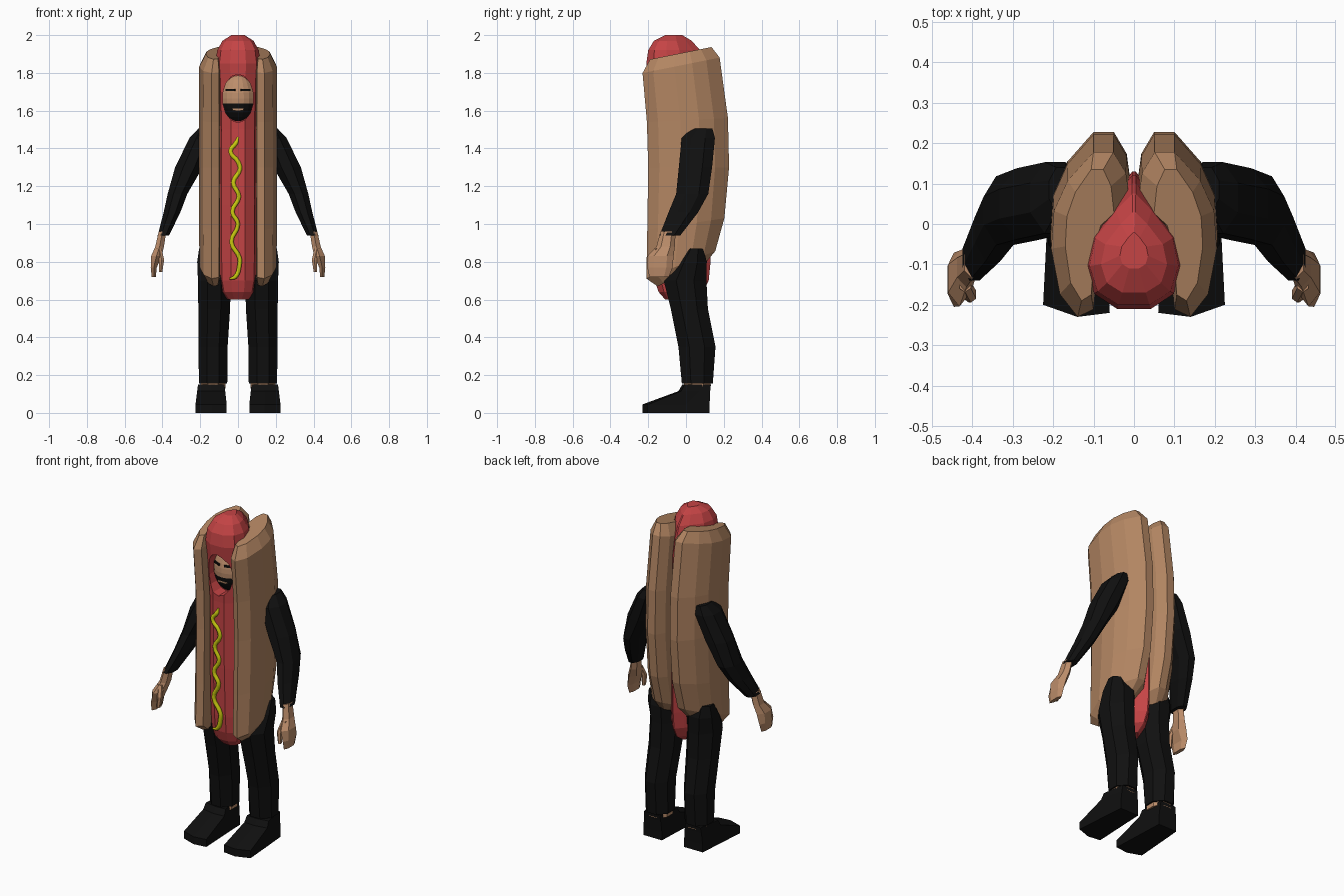
import bpy, bmesh, math
from mathutils import Matrix

if "Cube" in bpy.data.objects:
    bpy.data.objects.remove(bpy.data.objects["Cube"])

def material(name, rgb):
    m = bpy.data.materials.new(name)
    m.diffuse_color = (*rgb, 1)
    m.use_nodes = True
    m.node_tree.nodes["Principled BSDF"].inputs["Base Color"].default_value = m.diffuse_color
    return m

BUN = material("bun brown", (0.445, 0.235, 0.122))
RED = material("sausage red", (0.56, 0.058, 0.06))
MUSTARD = material("mustard yellow", (0.6, 0.6, 0.005))
BLACK = material("black cloth", (0.005, 0.005, 0.005))
SKIN = material("skin", (0.5, 0.265, 0.145))

def finish(name, bm, mats, mirror=False):
    bmesh.ops.recalc_face_normals(bm, faces=bm.faces)
    me = bpy.data.meshes.new(name)
    bm.to_mesh(me)
    bm.free()
    for m in mats:
        me.materials.append(m)
    ob = bpy.data.objects.new(name, me)
    bpy.context.collection.objects.link(ob)
    if mirror:
        mod = ob.modifiers.new("mirror", 'MIRROR')
        mod.use_mirror_merge = False
    return ob

def loft(name, rings, mat, mirror=False):
    """Skin a stack of equal-length point rings and cap both ends."""
    bm = bmesh.new()
    rows = [[bm.verts.new(p) for p in r] for r in rings]
    n = len(rows[0])
    for a, b in zip(rows, rows[1:]):
        for i in range(n):
            j = (i + 1) % n
            bm.faces.new((a[i], a[j], b[j], b[i]))
    bm.faces.new(rows[0])
    bm.faces.new(rows[-1])
    return finish(name, bm, [mat], mirror)

def oval(cx, cy, z, rx, ry, n=8):
    k = 1 / math.cos(math.pi / n)
    return [(cx + rx * k * math.cos(2 * math.pi * (i + .5) / n),
             cy + ry * k * math.sin(2 * math.pi * (i + .5) / n), z) for i in range(n)]

def limb(name, table, mat, n=8):
    return loft(name, [oval(*row, n) for row in table], mat, True)

def box(name, loc, size, mat, turn=0, mirror=False):
    bm = bmesh.new()
    bmesh.ops.create_cube(bm, size=1, matrix=Matrix.Translation(loc)
                          @ Matrix.Rotation(turn, 4, 'Z') @ Matrix.Diagonal((*size, 1)))
    return finish(name, bm, [mat], mirror)

# sausage: teardrop section, pointed at the back
half = [(0, .35), (.12, .82), (.35, 1), (.6, .87), (.85, .4), (1, .04)]
section = half + [(u, -w) for u, w in reversed(half)]
rings = []
for z, f, b, w in [(.60, -.11, .03, .055), (.64, -.145, .09, .09), (.70, -.165, .12, .103),
                   (.80, -.175, .13, .105), (1.1, -.185, .13, .105), (1.5, -.187, .13, .105),
                   (1.75, -.2, .12, .113), (1.85, -.21, .10, .12), (1.92, -.2, .075, .11),
                   (1.97, -.17, .03, .082), (2.0, -.11, -.02, .035)]:
    rings.append([(w * s, f + u * (b - f), z) for u, s in section])
sausage = loft("sausage", rings, RED)

# face opening cut into the sausage
cutter = loft("face_cutter", [[(x, y, 1.665 + h) for x, h, _ in oval(0, 0, 0, .08, .125, 14)]
                              for y in (-.3, -.11)], RED)
mod = sausage.modifiers.new("face opening", 'BOOLEAN')
mod.operation, mod.solver, mod.object = 'DIFFERENCE', 'EXACT', cutter
bpy.context.view_layer.objects.active = sausage
bpy.ops.object.modifier_apply(modifier=mod.name)
bpy.data.objects.remove(cutter)

# head inside the opening, beard coloured by height
bm = bmesh.new()
bmesh.ops.create_uvsphere(bm, u_segments=20, v_segments=16, radius=1,
                          matrix=Matrix.Translation((0, -.06, 1.665)) @ Matrix.Diagonal((.1, .1, .14, 1)))
for f in bm.faces:
    f.material_index = int(f.calc_center_median().z < 1.635)
finish("head", bm, [SKIN, BLACK])
box("brows", (.04, -.146, 1.71), (.052, .009, .012), BLACK, math.radians(25), True)
box("mouth", (0, -.149, 1.607), (.06, .009, .01), SKIN)

# bun halves: crescent section that leans and tapers at both ends
crescent = [(.10, -.19), (.14, -.21), (.185, -.15), (.207, -.03), (.2, .07), (.165, .15),
            (.1, .225), (.05, .225), (.018, .17), (.006, .08), (.06, .04), (.1, -.06), (.095, -.14)]
rings = []
for z, slope, f, b, k in [(.742, .48, -.15, .1, .6), (.795, .4, -.21, .155, .96),
                          (1.0, .15, -.205, .203, 1), (1.3, 0, -.2, .228, 1),
                          (1.55, .05, -.207, .222, 1), (1.845, .2, -.23, .178, .98),
                          (1.91, .2, -.19, .135, .6)]:
    ring = []
    for x, y in crescent:
        yy = f + (y + .21) / .435 * (b - f)
        ring.append((.115 + (x - .115) * k, yy, z + slope * yy))
    rings.append(ring)
loft("bun_halves", rings, BUN, True)

# mustard squiggle
path = [(0, 1.46), (-.01, 1.43), (-.04, 1.385), (0, 1.33), (.01, 1.29), (-.025, 1.22), (.005, 1.145),
        (-.03, 1.065), (0, 1.0), (-.035, .905), (.008, .82), (.008, .785), (-.015, .72), (-.045, .71)]
cu = bpy.data.curves.new("mustard", 'CURVE')
cu.dimensions = '3D'
cu.bevel_depth, cu.bevel_resolution, cu.resolution_u, cu.use_fill_caps = .013, 1, 4, True
sp = cu.splines.new('BEZIER')
sp.bezier_points.add(len(path) - 1)
for i, (p, (x, z)) in enumerate(zip(sp.bezier_points, path)):
    p.co = (x, -.187 if z > 1 else -.177 - .01 * (z - .7) / .3, z)
    p.radius = .4 if i in (0, len(path) - 1) else 1
    p.handle_left_type = p.handle_right_type = 'AUTO'
cu.materials.append(MUSTARD)
bpy.context.collection.objects.link(bpy.data.objects.new("mustard", cu))

# sleeves
limb("sleeves", [(.18, .085, 1.505, .03, .055), (.195, .065, 1.455, .062, .088),
                 (.26, .05, 1.3, .073, .088), (.32, .033, 1.16, .052, .085),
                 (.35, -.015, 1.06, .044, .078), (.395, -.085, .94, .03, .055)], BLACK)

# hands and thumbs
limb("hands", [(.40, -.095, .96, .02, .035), (.415, -.108, .88, .023, .042),
               (.432, -.135, .83, .028, .06), (.446, -.138, .77, .016, .058),
               (.446, -.142, .72, .011, .045)], SKIN, 6)
limb("thumbs", [(.418, -.15, .87, .014, .016), (.404, -.175, .81, .013, .017),
                (.41, -.18, .745, .009, .012)], SKIN, 6)

# trousers and ankles
limb("trousers", [(.132, .06, .155, .075, .082), (.132, .058, .35, .077, .098),
                  (.126, .018, .55, .084, .098), (.125, -.005, .7, .087, .113),
                  (.13, .025, .8, .086, .085), (.14, .045, .87, .066, .045)], BLACK)
limb("ankles", [(.132, .06, .13, .066, .07), (.132, .06, .17, .066, .07)], SKIN)

# shoes
sole = [(.06, -.22), (.14, -.23), (.225, -.2), (.21, 0), (.2, .125), (.075, .125), (.07, 0)]
rings = []
for z, f, b, k in [(0, -.23, .125, 1), (.045, -.23, .125, 1), (.115, -.04, .128, .9), (.15, -.02, .132, .85)]:
    rings.append([(.137 + (x - .137) * k, f + (y + .23) / .355 * (b - f), z) for x, y in sole])
loft("shoes", rings, BLACK, True)
